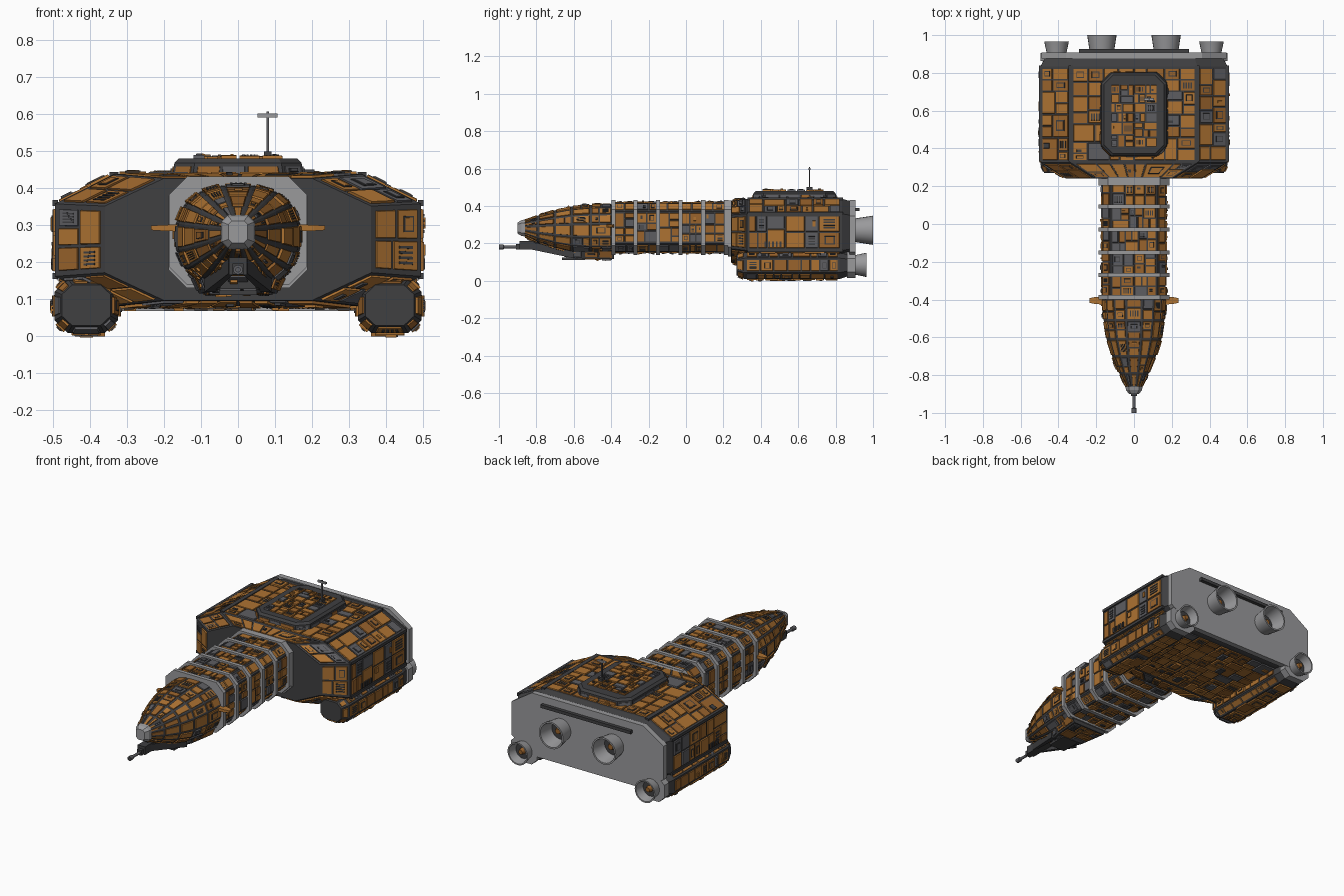
import bpy, bmesh, math, random
from mathutils import Vector

if "Cube" in bpy.data.objects:
    bpy.data.objects.remove(bpy.data.objects["Cube"])

random.seed(7)


def material(name, c):
    m = bpy.data.materials.new(name)
    m.diffuse_color = (*c, 1)
    m.use_nodes = True
    m.node_tree.nodes["Principled BSDF"].inputs["Base Color"].default_value = m.diffuse_color
    return m


ORANGE = material("orange_panel", (0.42, 0.17, 0.032))
RUST = material("rust_panel", (0.32, 0.125, 0.025))
STEEL = material("steel_panel", (0.11, 0.11, 0.12))
DARK = material("dark_frame", (0.05, 0.05, 0.053))
GREY = material("light_metal", (0.32, 0.32, 0.33))


def finish(name, bm, mats):
    me = bpy.data.meshes.new(name)
    bm.to_mesh(me)
    bm.free()
    for m in mats:
        me.materials.append(m)
    ob = bpy.data.objects.new(name, me)
    bpy.context.collection.objects.link(ob)
    return ob


def loft(name, rings, mat):
    """Closed skin through rings of equal point count."""
    bm = bmesh.new()
    vs = [[bm.verts.new(p) for p in r] for r in rings]
    n = len(vs[0])
    for a, b in zip(vs, vs[1:]):
        for i in range(n):
            bm.faces.new((a[i], a[(i + 1) % n], b[(i + 1) % n], b[i]))
    bm.faces.new(vs[0])
    bm.faces.new(vs[-1])
    bmesh.ops.recalc_face_normals(bm, faces=bm.faces)
    return finish(name, bm, [mat])


def box(name, x0, x1, y0, y1, z0, z1, mat):
    return loft(name, [[(x0, y, z0), (x1, y, z0), (x1, y, z1), (x0, y, z1)] for y in (y0, y1)], mat)


def lathe(name, prof, x, z, mat, n=24):
    """Revolve (radius, y) points about a lengthwise axis."""
    rings = [[(x + r * math.cos(2 * math.pi * i / n), y, z + r * math.sin(2 * math.pi * i / n))
              for i in range(n)] for r, y in prof]
    ob = loft(name, rings, mat)
    bpy.context.view_layer.objects.active = ob
    ob.select_set(True)
    bpy.ops.object.shade_smooth_by_angle(angle=math.radians(35))
    ob.select_set(False)
    return ob


def octagon(y, cx, cz, w, h, cx_cut, cz_cut):
    q = [(w - cx_cut, h), (w, h - cz_cut), (w, cz_cut - h), (w - cx_cut, -h)]
    pts = q + [(-a, b) for a, b in reversed(q)]
    return [(cx + a, y, cz + b) for a, b in pts]


def plate(bm, q, h, mat):
    """Raised plate with bevelled sides; returns its top corners."""
    n = (q[2] - q[0]).cross(q[3] - q[1]).normalized()
    c = sum(q, Vector()) / 4
    top = [p.lerp(c, 0.05) + n * h for p in q]
    a = [bm.verts.new(p - n * 0.002) for p in q]
    b = [bm.verts.new(p) for p in top]
    fs = [bm.faces.new((a[i], a[(i + 1) % 4], b[(i + 1) % 4], b[i])) for i in range(4)]
    for f in fs + [bm.faces.new(b)]:
        f.material_index = mat
    return top


def patch(q, u0, u1, v0, v1):
    f = lambda u, v: q[0].lerp(q[1], u).lerp(q[3].lerp(q[2], u), v)
    return [f(u0, v0), f(u1, v0), f(u1, v1), f(u0, v1)]


def armour(bm, q, size, ref, steel=0.13, h=0.006, gap=0.0035, margin=0.006):
    """Cover a quad with randomly divided raised plates."""
    q = [Vector(p) for p in q]
    c = sum(q, Vector()) / 4
    if (q[2] - q[0]).cross(q[3] - q[1]).dot(c - Vector(ref)) < 0:
        q.reverse()

    def inset(r, g):
        lu = ((r[1] - r[0]).length + (r[2] - r[3]).length) / 2
        lv = ((r[3] - r[0]).length + (r[2] - r[1]).length) / 2
        gu, gv = min(0.2, g / lu), min(0.2, g / lv)
        return patch(r, gu, 1 - gu, gv, 1 - gv)

    def divide(r):
        lu = ((r[1] - r[0]).length + (r[2] - r[3]).length) / 2
        lv = ((r[3] - r[0]).length + (r[2] - r[1]).length) / 2
        if max(lu, lv) > size * random.uniform(0.85, 1.4):
            t = random.choice((0.4, 0.5, 0.5, 0.6))
            for a, b in ((0, t), (t, 1)):
                divide(patch(r, a, b, 0, 1) if lu > lv else patch(r, 0, 1, a, b))
            return
        k = random.random()
        m = 2 if k < steel else 1 if k < steel + 0.3 else 0
        top = plate(bm, inset(r, gap), h * random.uniform(0.6, 1.25), m)
        d = random.random()
        if d < 0.2:                      # framed hatch
            plate(bm, patch(top, 0.2, 0.8, 0.25, 0.8), 0.003, 3)
            plate(bm, patch(top, 0.26, 0.74, 0.32, 0.73), 0.0045, m)
        elif d < 0.28:                   # vent slats
            for i in range(4):
                plate(bm, patch(top, 0.15 + i * 0.19, 0.25 + i * 0.19, 0.2, 0.8), 0.003, 3)
        elif d < 0.4:                    # small block
            u, v = random.uniform(0.05, 0.5), random.uniform(0.05, 0.6)
            plate(bm, patch(top, u, u + 0.4, v, v + 0.25), 0.006, random.choice((0, 3)))

    divide(inset(q, margin))


def armoured(name, rings, size, skip=(), **kw):
    """Dark core plus a plate skin over every facet."""
    loft(name + "_core", rings, DARK)
    bm = bmesh.new()
    n = len(rings[0])
    for k, (a, b) in enumerate(zip(rings, rings[1:])):
        if k in skip:
            continue
        ref = sum((Vector(p) for p in a + b), Vector()) / (2 * n)
        for i in range(n):
            j = (i + 1) % n
            armour(bm, (a[i], a[j], b[j], b[i]), size, ref, **kw)
    finish(name + "_plates", bm, [ORANGE, RUST, STEEL, DARK])


# Main rear hull
armoured("main_hull", [
    octagon(0.24, 0, 0.262, 0.36, 0.165, 0.16, 0.075),
    octagon(0.325, 0, 0.26, 0.495, 0.178, 0.16, 0.08),
    octagon(0.835, 0, 0.26, 0.495, 0.178, 0.16, 0.08),
    octagon(0.88, 0, 0.26, 0.47, 0.165, 0.15, 0.075)], 0.095, skip=(2,), margin=0.01)
for s in (-1, 1):
    box("roof_rail", s * 0.335 - 0.012, s * 0.335 + 0.012, 0.33, 0.84, 0.42, 0.444, DARK)
    for z in (0.36, 0.163):
        box("side_rail", s * 0.494 - 0.008, s * 0.494 + 0.008, 0.33, 0.84, z - 0.008, z + 0.008, DARK)
    for k in range(5):
        box("side_vent", s * 0.496 - 0.01, s * 0.496 + 0.01, 0.42 + k * 0.02, 0.43 + k * 0.02, 0.18, 0.21, DARK)

# Roof deck with its plated inner field
def deck_ring(z, w, y0, y1, c):
    return [(x, y + (y0 + y1) / 2, z) for x, _, y in octagon(0, 0, 0, w, (y1 - y0) / 2, c, c)]
armoured("roof_deck", [deck_ring(0.43, 0.178, 0.355, 0.805, 0.055), deck_ring(0.468, 0.172, 0.36, 0.80, 0.055),
                       deck_ring(0.48, 0.16, 0.372, 0.788, 0.05)], 0.1, skip=(1,), steel=0.7, h=0.003)
bm = bmesh.new()
armour(bm, [(-0.13, 0.4, 0.48), (0.13, 0.4, 0.48), (0.13, 0.745, 0.48), (-0.13, 0.745, 0.48)],
       0.06, (0, 0.5, 0), steel=0.2, h=0.008)
finish("roof_deck_tiles", bm, [ORANGE, RUST, STEEL, DARK])

# Antenna
box("antenna_foot", 0.07, 0.09, 0.645, 0.675, 0.475, 0.5, DARK)
box("antenna_mast", 0.0765, 0.0835, 0.6565, 0.6635, 0.48, 0.608, STEEL)
box("antenna_bar", 0.053, 0.107, 0.654, 0.666, 0.592, 0.602, GREY)

# Neck and its ribs
ribs = [-0.388, -0.27, -0.15, -0.03, 0.092, 0.215]
armoured("neck", [octagon(y, 0, 0.285, 0.168, 0.131, 0.045, 0.045) for y in ribs + [0.26]],
         0.07, skip=(5,), steel=0.2)
for y in ribs:
    loft("neck_rib", [octagon(y + d, 0, 0.285, 0.187, 0.147, 0.05, 0.05) for d in (-0.011, 0.011)], GREY)
loft("hull_collar", [octagon(y, 0, 0.28, 0.188, 0.15, 0.05, 0.05) for y in (0.225, 0.245)], GREY)

# Nose section
def nose_ring(y, w, top, bottom, n=16, e=0.84):
    pts = []
    for i in range(n):
        t = 2 * math.pi * (i + 0.5) / n
        c, s = math.cos(t), math.sin(t)
        pts.append((w * math.copysign(abs(c) ** e, c), y,
                    (top + bottom) / 2 + (top - bottom) / 2 * math.copysign(abs(s) ** e, s)))
    return pts
armoured("nose", [nose_ring(*p) for p in (
    (-0.395, 0.170, 0.410, 0.13), (-0.51, 0.163, 0.408, 0.13), (-0.61, 0.147, 0.398, 0.14),
    (-0.70, 0.118, 0.378, 0.165), (-0.79, 0.079, 0.35, 0.2), (-0.865, 0.04, 0.322, 0.24))],
    0.085, margin=0.003, steel=0.1)
loft("nose_cap", [octagon(-0.86, 0, 0.282, 0.046, 0.046, 0.018, 0.018),
                  octagon(-0.88, 0, 0.282, 0.042, 0.042, 0.016, 0.016),
                  octagon(-0.9, 0, 0.282, 0.026, 0.03, 0.01, 0.01)], GREY)

# Chin, gun and side sensor arms
armoured("chin", [[(-b, y, z), (b, y, z), (t, y, 0.21), (-t, y, 0.21)] for y, b, t, z in
                  ((-0.385, 0.105, 0.15, 0.115), (-0.55, 0.085, 0.115, 0.12), (-0.65, 0.055, 0.08, 0.128))],
         0.07, steel=0.6, h=0.005)
box("chin_lip", -0.052, 0.052, -0.662, -0.54, 0.112, 0.124, DARK)
for s in (-1, 1):
    loft("gun_strut", [[(s * a, y, z) for a, z in ((i, z0), (o, z0), (o, z1), (i, z1))] for y, i, o, z0, z1 in
                       ((-0.84, 0.012, 0.025, 0.17, 0.21), (-0.6, 0.06, 0.09, 0.12, 0.16))], DARK)
    loft("sensor_arm", [[(s * x, -0.405 + a * w, 0.293 + b * h) for a, b in ((-1, -1), (1, -1), (1, 1), (-1, 1))]
                        for x, w, h in ((0.14, 0.022, 0.01), (0.205, 0.019, 0.008), (0.235, 0.012, 0.006))], ORANGE)
box("gun_housing", -0.024, 0.024, -0.89, -0.64, 0.166, 0.213, DARK)
box("gun_sleeve", -0.015, 0.015, -0.91, -0.88, 0.167, 0.197, DARK)
lathe("gun_barrel", [(0.008, -0.89), (0.008, -0.972), (0.013, -0.976), (0.013, -1.0), (0.006, -1.0), (0.006, -0.98)],
      0, 0.18, STEEL, 12)

# Stern plate with slot
loft("stern_plate", [octagon(y, 0, 0.25, 0.49, 0.182, 0.13, 0.085) for y in (0.875, 0.907)], GREY)
box("stern_slot", -0.29, 0.29, 0.9, 0.927, 0.372, 0.39, DARK)

# Engines: nozzle bell, dark throat, glowing core
def engine(name, x, z, r, y0, y1):
    lathe(name + "_nozzle", [(r * 0.8, y0), (r * 0.82, y0 + 0.01), (r, y1), (r * 0.88, y1), (r * 0.68, y0 + 0.012)],
          x, z, GREY)
    lathe(name + "_throat", [(r * 0.72, y0 + 0.005), (r * 0.7, y0 + 0.016)], x, z, DARK)
    lathe(name + "_core", [(r * 0.3, y0 + 0.01), (r * 0.2, y0 + 0.04)], x, z, RUST, 12)

for s in (-1, 1):
    engine("main_engine", s * 0.17, 0.27, 0.078, 0.9, 1.0)
    # Lower nacelles
    x = s * 0.41
    armoured("nacelle", [octagon(0.27, x, 0.084, 0.066, 0.055, 0.028, 0.026),
                         octagon(0.315, x, 0.082, 0.086, 0.073, 0.036, 0.034),
                         octagon(0.82, x, 0.082, 0.086, 0.073, 0.036, 0.034),
                         octagon(0.865, x, 0.084, 0.072, 0.06, 0.03, 0.028)], 0.085, skip=(2,))
    loft("nacelle_flange", [octagon(y, x, 0.084, 0.084, 0.07, 0.035, 0.034) for y in (0.862, 0.905)], GREY)
    engine("nacelle_engine", x, 0.085, 0.065, 0.9, 0.965)
    box("nacelle_skid", x - 0.03 - s * 0.02, x + 0.03 - s * 0.02, 0.45, 0.53, 0.0, 0.02, RUST)
    box("nacelle_pylon", x - 0.05, x + 0.05, 0.33, 0.86, 0.13, 0.175, DARK)

# Belly details
for x, y, m in ((0.12, 0.5, RUST), (-0.1, 0.62, DARK), (0.02, 0.4, DARK), (-0.18, 0.45, STEEL)):
    box("belly_block", x - 0.018, x + 0.018, y - 0.025, y + 0.025, 0.068, 0.09, m)
